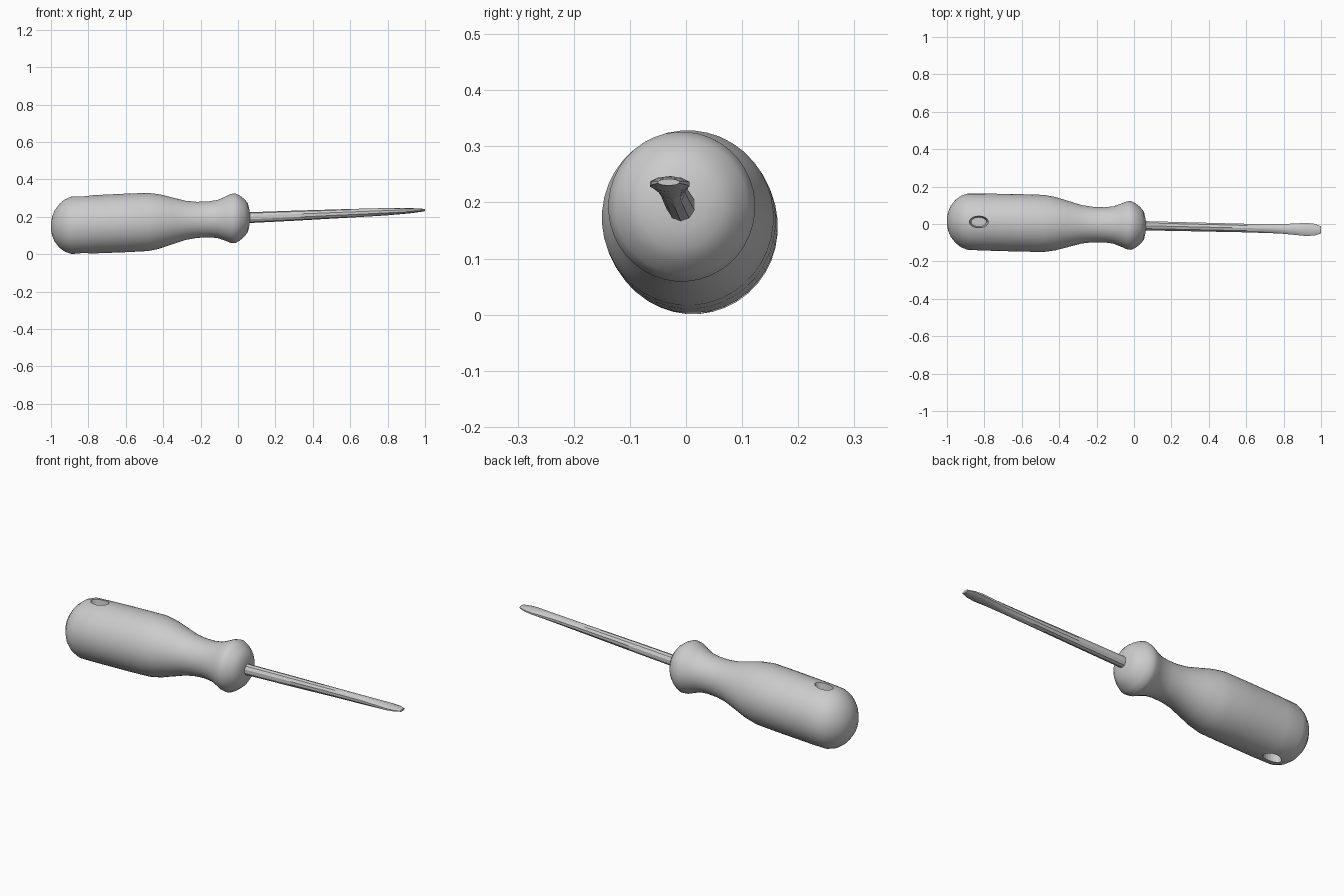
import bpy, bmesh, math
from mathutils import Vector

cube = bpy.data.objects.get("Cube")
if cube:
    bpy.data.objects.remove(cube, do_unlink=True)

grey = bpy.data.materials.new("plain grey")
grey.use_nodes = True
grey.diffuse_color = (0.6, 0.6, 0.6, 1)
grey.node_tree.nodes["Principled BSDF"].inputs["Base Color"].default_value = (0.6, 0.6, 0.6, 1)


def axis(x):
    """Centre line of the tool, tilted slightly up and sideways."""
    return Vector((x, -0.008 - 0.023 * x, 0.193 + 0.043 * x))


def tube(name, rings, sides, angle):
    """Loft elliptical rings (x, half width, half height) along the axis."""
    bm = bmesh.new()
    loops = []
    for x, ry, rz in rings:
        c = axis(x)
        turns = [2 * math.pi * (i + 0.5) / sides for i in range(sides)]
        loops.append([bm.verts.new(c + Vector((0, ry * math.cos(t), rz * math.sin(t)))) for t in turns])
    for a, b in zip(loops, loops[1:]):
        for i in range(sides):
            j = (i + 1) % sides
            bm.faces.new((a[i], a[j], b[j], b[i]))
    bm.faces.new(loops[0])
    bm.faces.new(loops[-1])
    bmesh.ops.recalc_face_normals(bm, faces=bm.faces)
    mesh = bpy.data.meshes.new(name)
    bm.to_mesh(mesh)
    bm.free()
    obj = bpy.data.objects.new(name, mesh)
    bpy.context.collection.objects.link(obj)
    mesh.materials.append(grey)
    bpy.ops.object.select_all(action='DESELECT')
    obj.select_set(True)
    bpy.context.view_layer.objects.active = obj
    bpy.ops.object.shade_smooth_by_angle(angle=math.radians(angle))
    return obj


# Handle: rounded butt, straight grip, narrow neck and flared collar
profile = [(-1.0, 0.02), (-0.994, 0.05), (-0.98, 0.083), (-0.955, 0.115), (-0.925, 0.138),
           (-0.89, 0.151), (-0.8, 0.153), (-0.6, 0.154), (-0.48, 0.153), (-0.42, 0.143),
           (-0.35, 0.123), (-0.28, 0.103), (-0.22, 0.095), (-0.16, 0.094), (-0.11, 0.1),
           (-0.07, 0.115), (-0.04, 0.128), (-0.015, 0.131), (0.01, 0.118), (0.035, 0.098),
           (0.053, 0.075), (0.06, 0.045), (0.064, 0.02)]
handle = tube("handle", [(x, r, r * 1.02) for x, r in profile], 40, 40)

# Oval hanging-hole recesses on the top and bottom of the grip
for side, label in ((1, "top"), (-1, "bottom")):
    bpy.ops.mesh.primitive_cone_add(vertices=20, radius1=0.7, radius2=1.0, depth=2)
    cutter = bpy.context.object
    cutter.name = label + "_hole_cutter"
    cutter.data.materials.append(grey)
    cutter.scale = (0.058, 0.036, 0.05)
    cutter.rotation_euler.x = 0 if side > 0 else math.pi
    cutter.location = axis(-0.83) + Vector((0, 0, side * 0.145))
    cutter.hide_render = True
    cutter.hide_set(True)
    cut = handle.modifiers.new(label + " hole", 'BOOLEAN')
    cut.object = cutter
    cut.operation = 'DIFFERENCE'
    cut.solver = 'EXACT'

# Steel shaft flattening into a thin spread blade
tube("shaft_and_blade", [(0.04, 0.026, 0.029), (0.3, 0.025, 0.027), (0.6, 0.024, 0.023),
                         (0.78, 0.026, 0.02), (0.86, 0.032, 0.017), (0.92, 0.037, 0.014),
                         (0.965, 0.033, 0.01), (1.0, 0.02, 0.006)], 10, 30)
